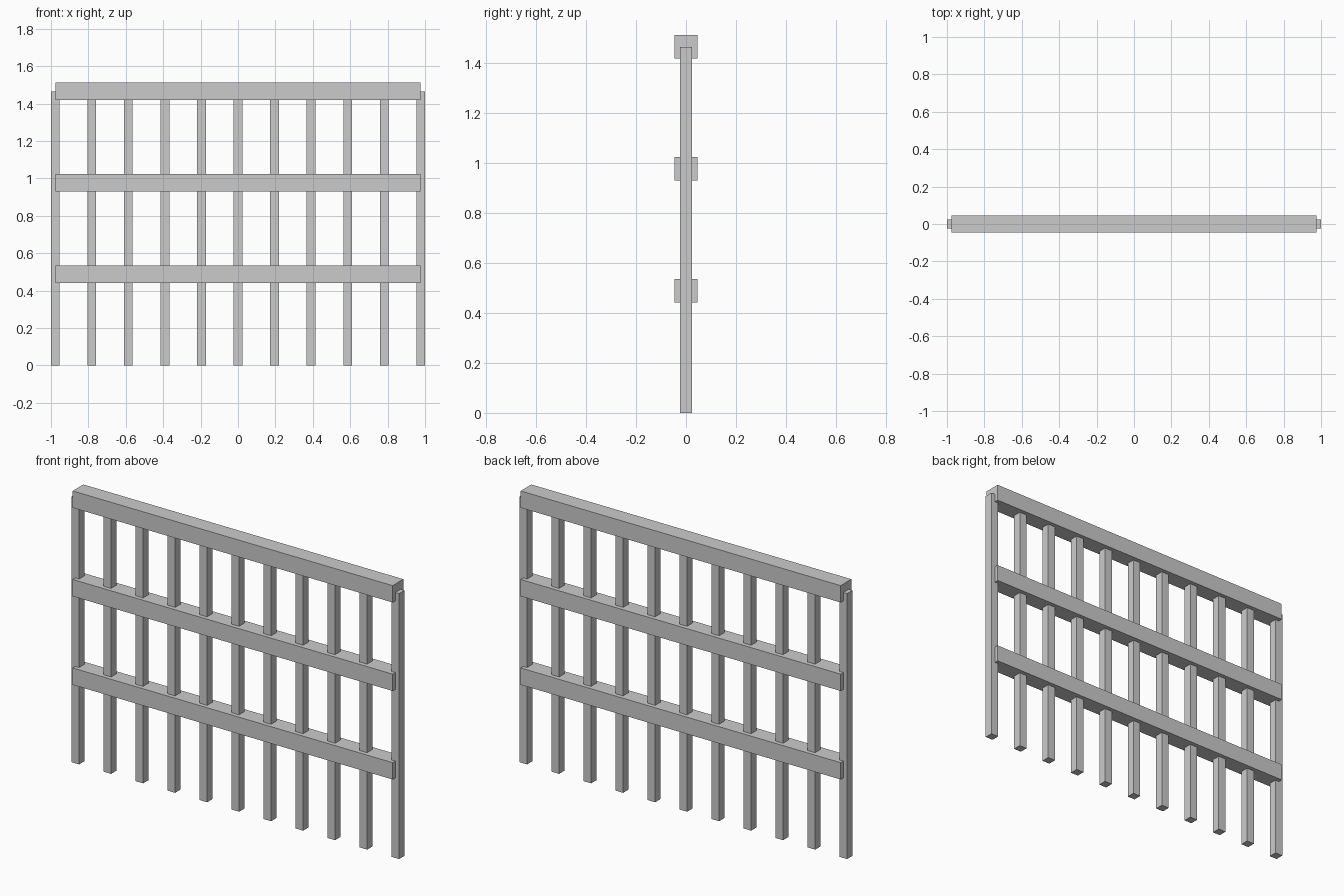
import bpy

if "Cube" in bpy.data.objects:
    bpy.data.objects.remove(bpy.data.objects["Cube"])

UNIT = 2 / 4.3            # overall length 4.3 design units scaled to 2
POST = 0.1 * UNIT         # square post thickness
RAIL = 0.2 * UNIT         # square rail thickness
LENGTH = 4.2 * UNIT       # rail length, end post centre to end post centre
HEIGHT = 3.15 * UNIT      # post height
POSTS, RAILS = 11, 3


def box(name, centre, size):
    bpy.ops.mesh.primitive_cube_add(size=1, location=centre)
    ob = bpy.context.object
    ob.name = name
    ob.scale = size
    bpy.ops.object.transform_apply(location=False, rotation=False, scale=True)
    return ob


# Evenly spaced upright posts
for i in range(POSTS):
    x = -LENGTH / 2 + LENGTH * i / (POSTS - 1)
    box(f"fence_post_{i + 1}", (x, 0, HEIGHT / 2), (POST, POST, HEIGHT))

# Horizontal rails, the highest centred on the post tops
for i in range(1, RAILS + 1):
    box(f"fence_rail_{i}", (0, 0, HEIGHT * i / RAILS), (LENGTH, RAIL, RAIL))
